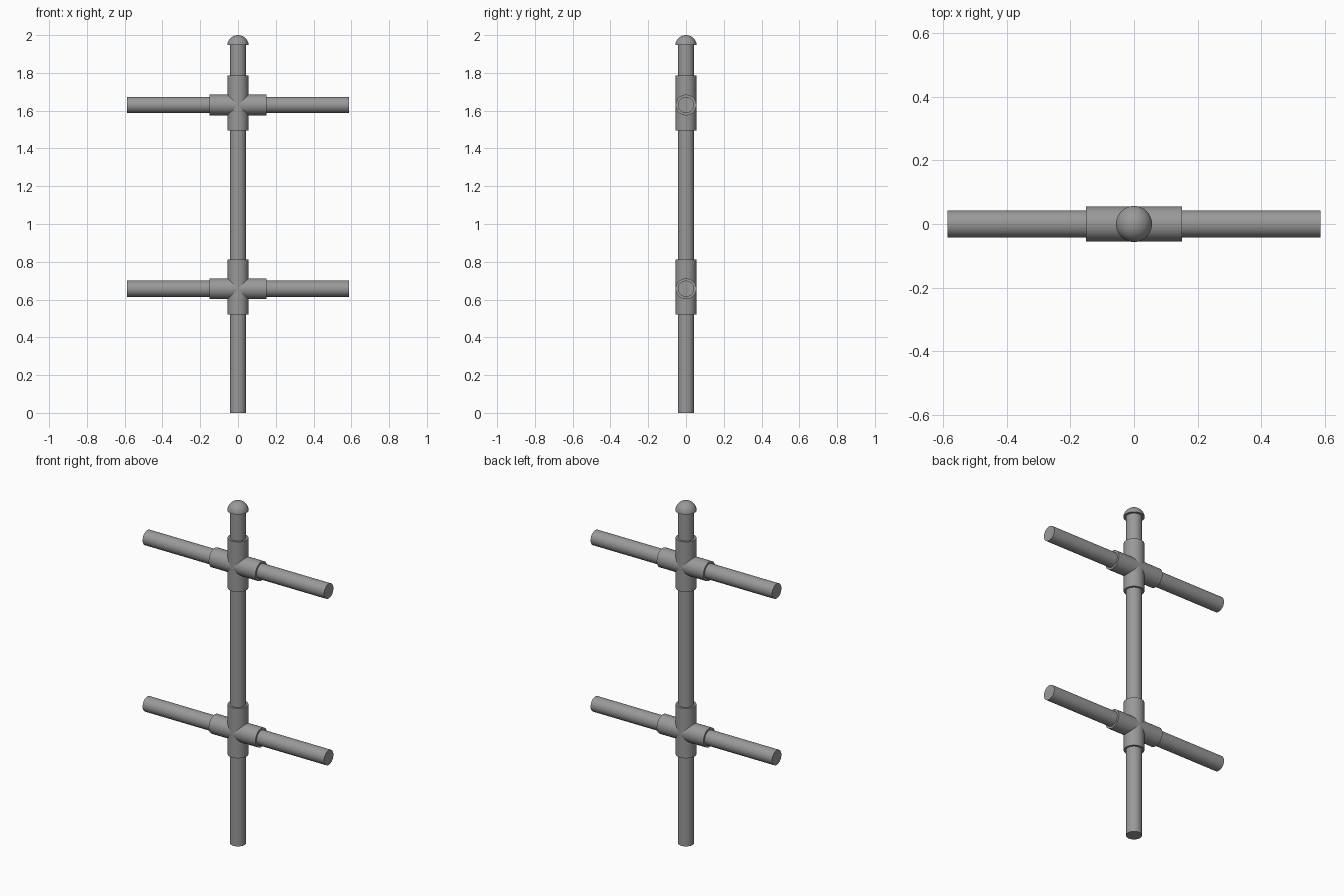
import bpy, bmesh, math

cube = bpy.data.objects.get("Cube")
if cube:
    bpy.data.objects.remove(cube, do_unlink=True)

grey = bpy.data.materials.new("pipe grey")
grey.use_nodes = True
colour = (0.32, 0.32, 0.32, 1)
grey.diffuse_color = colour
grey.node_tree.nodes["Principled BSDF"].inputs["Base Color"].default_value = colour

PIPE_R, SLEEVE_R, CAP_R = 0.043, 0.055, 0.057
SIDES = 48


def finish(obj):
    obj.data.materials.append(grey)
    bpy.ops.object.select_all(action="DESELECT")
    obj.select_set(True)
    bpy.context.view_layer.objects.active = obj
    bpy.ops.object.shade_smooth_by_angle(angle=math.radians(35))
    return obj


def rod(name, radius, length, z, along_x=False):
    turn = (0, math.pi / 2, 0) if along_x else (0, 0, 0)
    bpy.ops.mesh.primitive_cylinder_add(vertices=SIDES, radius=radius, depth=length,
                                        location=(0, 0, z), rotation=turn)
    obj = bpy.context.object
    obj.name = name
    return finish(obj)


# Upright pipe
rod("post", PIPE_R, 1.96, 0.98)

# Cross pipes, each held by a four-way fitting
for level, z in (("lower", 0.657), ("upper", 1.63)):
    rod(level + "_rail", PIPE_R, 1.174, z, along_x=True)
    rod(level + "_fitting_upright", SLEEVE_R, 0.292, z + 0.01)
    rod(level + "_fitting_arm", SLEEVE_R, 0.302, z, along_x=True)

# Domed end cap: half a sphere with a flat underside
bm = bmesh.new()
bmesh.ops.create_uvsphere(bm, u_segments=SIDES, v_segments=24, radius=CAP_R)
cut = bmesh.ops.bisect_plane(bm, geom=bm.verts[:] + bm.edges[:] + bm.faces[:],
                             plane_co=(0, 0, 0.004), plane_no=(0, 0, 1), clear_inner=True)
rim = [e for e in cut["geom_cut"] if isinstance(e, bmesh.types.BMEdge)]
bmesh.ops.contextual_create(bm, geom=rim)
bmesh.ops.recalc_face_normals(bm, faces=bm.faces)
mesh = bpy.data.meshes.new("end_cap")
bm.to_mesh(mesh)
bm.free()
cap = bpy.data.objects.new("end_cap", mesh)
cap.location.z = 2 - CAP_R
bpy.context.collection.objects.link(cap)
finish(cap)
